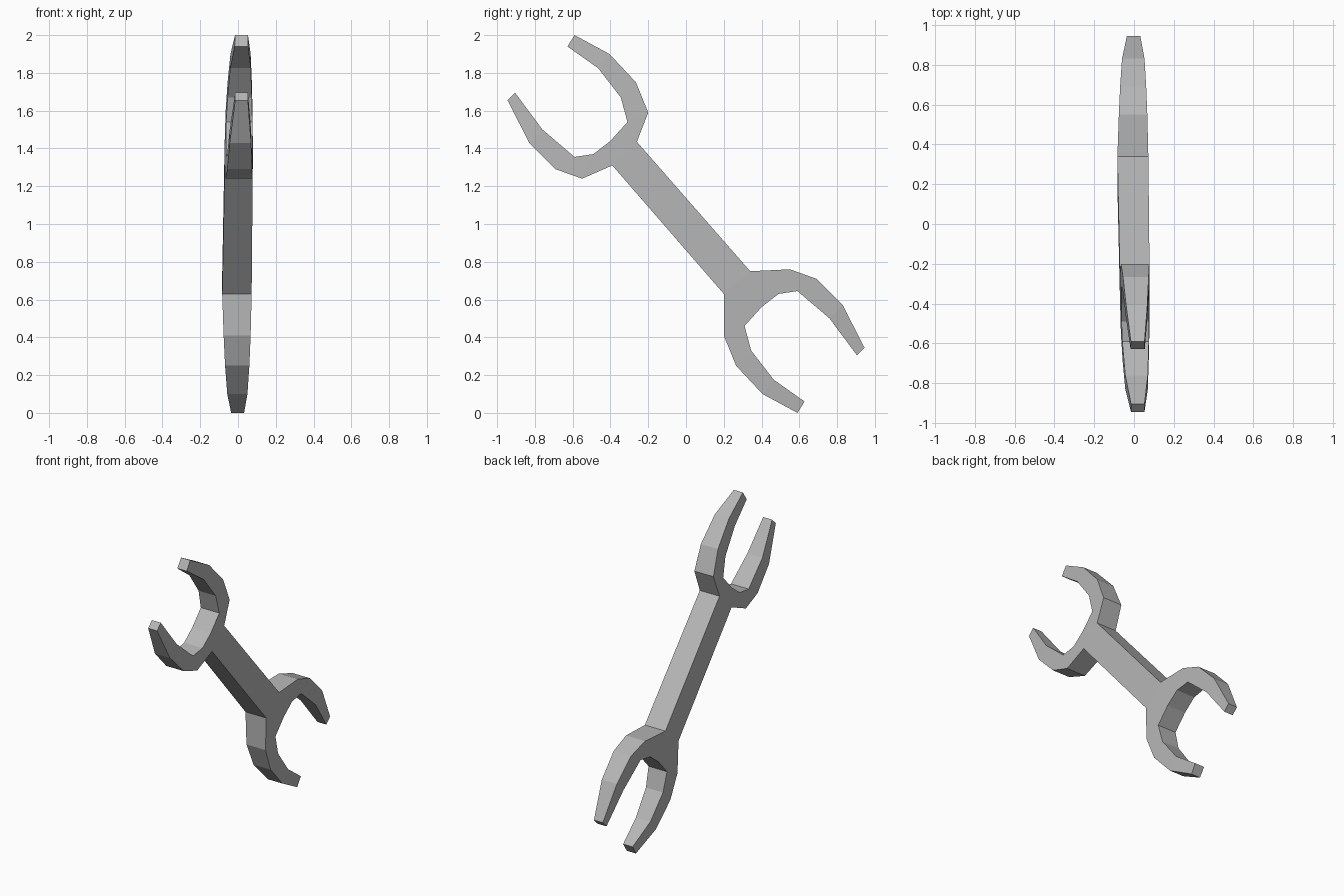
import bpy, bmesh

if "Cube" in bpy.data.objects:
    bpy.data.objects.remove(bpy.data.objects["Cube"])

# Side profile (y, z - 1) of one head: each prong is pairs of outer/inner points
neck = (0.40, -0.44)
prong_a = [((0.34, -0.25), neck), ((0.55, -0.24), (0.49, -0.37)),
           ((0.69, -0.29), (0.59, -0.355)), ((0.83, -0.43), (0.76, -0.50)),
           ((0.945, -0.655), (0.905, -0.695))]
prong_b = [((0.20, -0.37), neck), ((0.20, -0.59), (0.31, -0.54)),
           ((0.265, -0.75), (0.345, -0.67)), ((0.405, -0.90), (0.465, -0.825)),
           ((0.59, -1.0), (0.628, -0.94))]
# The upper head meets the handle further out
upper_neck = {(-0.34, 0.25): (-0.39, 0.31), (-0.20, 0.37): (-0.26, 0.435)}

# Thickness along the length: (distance, -x face, +x face)
taper = [(0.0, -0.08, 0.076), (0.58, -0.08, 0.076), (0.79, -0.071, 0.072),
         (1.26, -0.052, 0.061), (1.6, -0.025, 0.042)]


def face_x(p, side):
    s = p[0] - p[1]
    t = min(abs(s), 1.6)
    for lo, hi in zip(taper, taper[1:]):
        if t <= hi[0]:
            f = (t - lo[0]) / (hi[0] - lo[0])
            return lo[side] + (hi[side] - lo[side]) * f - 0.0065 * s


def turn(p):
    q = (-p[0], -p[1])
    return upper_neck.get(q, q)


# Flat panels of one head, then the same head turned half a revolution
panels = [[prong_a[0][0], prong_b[0][0], neck]]
for prong in (prong_a, prong_b):
    for (o1, i1), (o2, i2) in zip(prong, prong[1:]):
        panels.append([o1, o2, i2, i1])
panels += [[turn(p) for p in panel] for panel in panels]

# Handle panel
a, b = prong_a[0][0], prong_b[0][0]
panels.append([a, b, turn(a), turn(b)])

# Front and back layers of panels, joined by walls along the open edges
bm = bmesh.new()
verts = {}
edge_use = {}


def vert(p, side):
    key = (p, side)
    if key not in verts:
        verts[key] = bm.verts.new((face_x(p, side), p[0], p[1] + 1))
    return verts[key]


for panel in panels:
    for side in (1, 2):
        bm.faces.new([vert(p, side) for p in panel])
    for p, q in zip(panel, panel[1:] + panel[:1]):
        edge_use.setdefault(frozenset((p, q)), []).append((p, q))
for use in edge_use.values():
    if len(use) == 1:
        p, q = use[0]
        bm.faces.new([vert(p, 1), vert(q, 1), vert(q, 2), vert(p, 2)])
bmesh.ops.recalc_face_normals(bm, faces=bm.faces)

mesh = bpy.data.meshes.new("wrench")
bm.to_mesh(mesh)
bm.free()
wrench = bpy.data.objects.new("wrench", mesh)
bpy.context.collection.objects.link(wrench)

# Dark steel colour
steel = bpy.data.materials.new("steel")
steel.diffuse_color = (0.47, 0.47, 0.47, 1)
steel.use_nodes = True
steel.node_tree.nodes["Principled BSDF"].inputs["Base Color"].default_value = steel.diffuse_color
mesh.materials.append(steel)
